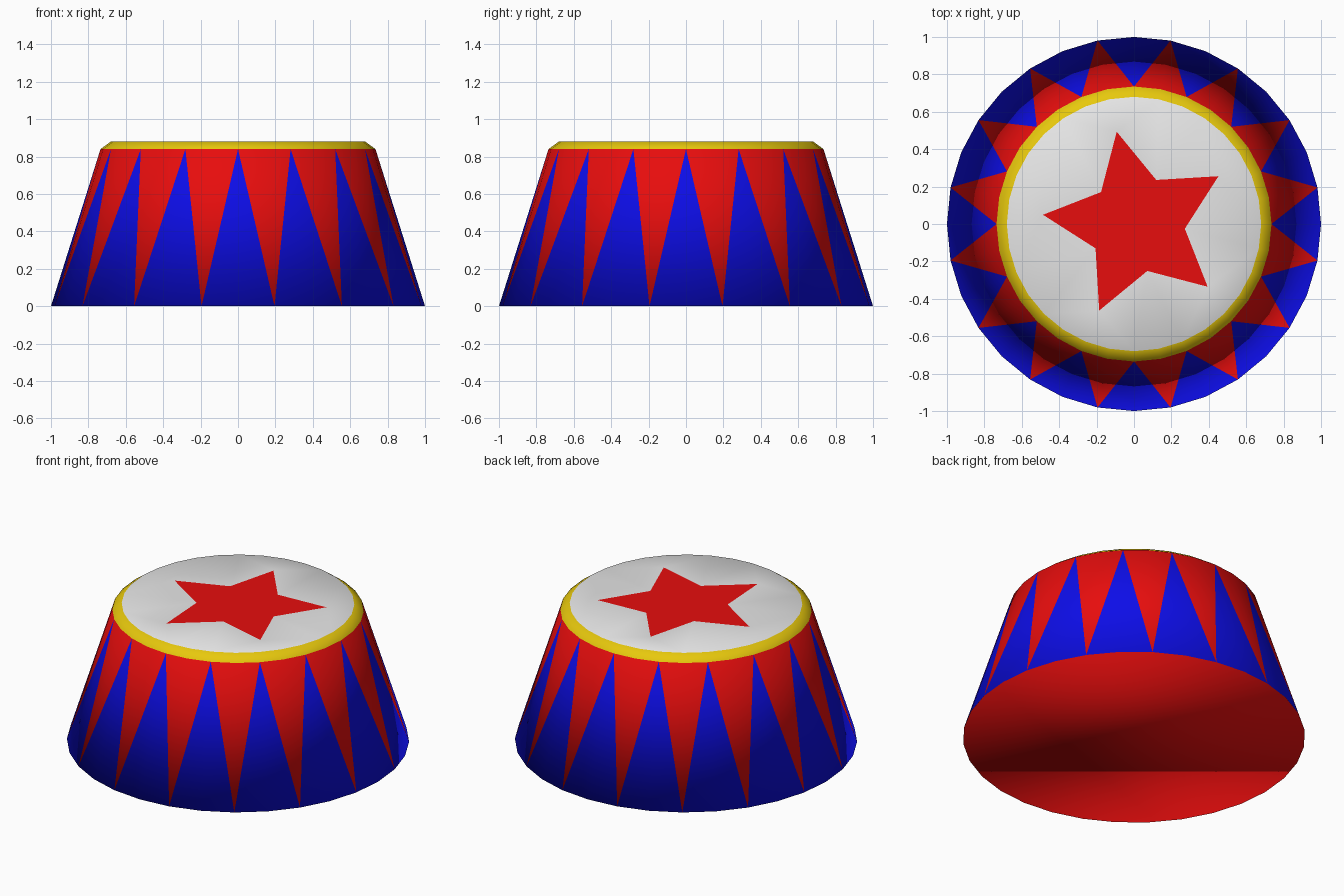
import bpy, bmesh
from math import cos, sin, radians, pi

if "Cube" in bpy.data.objects:
    bpy.data.objects.remove(bpy.data.objects["Cube"])

SIDES = 32


def material(name, rgb):
    m = bpy.data.materials.new(name)
    m.diffuse_color = (*rgb, 1.0)
    m.use_nodes = True
    m.node_tree.nodes["Principled BSDF"].inputs["Base Color"].default_value = m.diffuse_color
    return m


RED, BLUE, YELLOW, WHITE = range(4)
materials = [material("red", (0.8, 0.004, 0.004)),
             material("blue", (0.004, 0.004, 0.8)),
             material("yellow", (0.8, 0.58, 0.004)),
             material("white", (0.85, 0.85, 0.85))]

bm = bmesh.new()


def ring(r, z):
    return [bm.verts.new((r * cos(2 * pi * i / SIDES), r * sin(2 * pi * i / SIDES), z))
            for i in range(SIDES)]


def face(verts, mat):
    f = bm.faces.new(verts)
    f.material_index = mat
    return f


base, shoulder, rim = ring(1.0, 0.0), ring(0.735, 0.84), ring(0.68, 0.88)

for i in range(SIDES):
    j = (i + 1) % SIDES
    # Tapered wall: each panel is cut diagonally into a blue and a red triangle
    if i % 2 == 0:   # blue point meets the top at i
        face((base[i], base[j], shoulder[i]), BLUE)
        face((base[j], shoulder[j], shoulder[i]), RED)
    else:            # blue point meets the top at j
        face((base[i], base[j], shoulder[j]), BLUE)
        face((base[i], shoulder[j], shoulder[i]), RED)
    # Yellow bevelled rim
    face((shoulder[i], shoulder[j], rim[j], rim[i]), YELLOW)

# Underside
face(base[::-1], RED)

# Star cut into the white top
star = []
for k in range(10):
    r = 0.257 if k % 2 else 0.505
    a = radians(102.4 + 36 * k)
    star.append(bm.verts.new((0.016 + r * cos(a), r * sin(a), 0.88)))
face(star[1::2], RED)
for k in range(0, 10, 2):
    face((star[k - 1], star[k], star[k + 1]), RED)

# White top between the star outline and the rim
star_set, rim_set = set(star), set(rim)
outline = [e for e in bm.edges if len(e.link_faces) == 1
           and (set(e.verts) <= star_set or set(e.verts) <= rim_set)]
filled = bmesh.ops.triangle_fill(bm, use_beauty=True, edges=outline, normal=(0, 0, 1))
for g in filled["geom"]:
    if isinstance(g, bmesh.types.BMFace):
        g.material_index = WHITE

bmesh.ops.recalc_face_normals(bm, faces=bm.faces[:])
for f in bm.faces:
    f.smooth = True

mesh = bpy.data.meshes.new("circus_pedestal")
bm.to_mesh(mesh)
bm.free()
for m in materials:
    mesh.materials.append(m)
bpy.context.collection.objects.link(bpy.data.objects.new("circus_pedestal", mesh))
